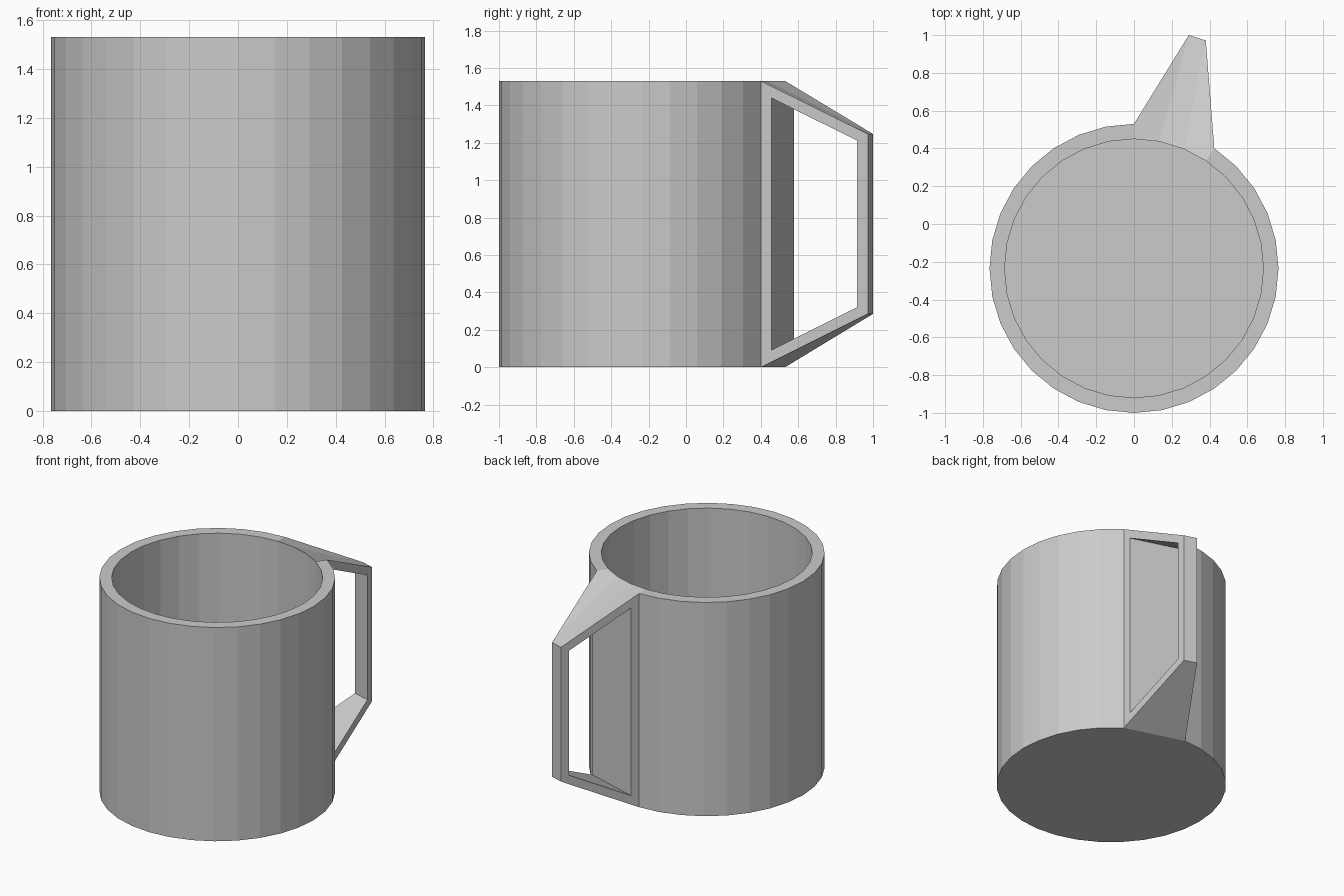
import bpy, bmesh
from math import sin, cos, pi

if "Cube" in bpy.data.objects:
    bpy.data.objects.remove(bpy.data.objects["Cube"])

SIDES, HEIGHT, FLOOR = 32, 1.53, 0.08
CENTER_Y, R_OUT, R_IN = -0.235, 0.765, 0.685

bm = bmesh.new()


def ring(radius, z):
    """Circle of vertices, starting at +y and turning toward +x."""
    return [bm.verts.new((radius * sin(2 * pi * i / SIDES),
                          CENTER_Y + radius * cos(2 * pi * i / SIDES), z))
            for i in range(SIDES)]


# Cup rings: outside bottom and top, inside top and floor
rings = [ring(R_OUT, 0), ring(R_OUT, HEIGHT), ring(R_IN, HEIGHT), ring(R_IN, FLOOR)]
bottom, top = rings[0], rings[1]

# One wall panel is pulled out and narrowed to become the handle grip
for loop, z in ((bottom, 0.285), (top, 1.247)):
    loop[1].co = (0.29, 1.0, z)
    loop[2].co = (0.38, 0.972, z)

# Outer wall, rim and inner wall
bands = []
for a, b in zip(rings, rings[1:]):
    bands.append([bm.faces.new((a[i], b[i], b[(i + 1) % SIDES], a[(i + 1) % SIDES]))
                  for i in range(SIDES)])

# Inner floor, outer base and the sloping underside of the handle
bm.faces.new(rings[3])
bm.faces.new([bottom[0]] + bottom[3:])
bm.faces.new(bottom[:4])
bmesh.ops.recalc_face_normals(bm, faces=bm.faces)

# Handle opening: inset both handle sides and join them with a tunnel
sides = [bands[0][0], bands[0][2]]
bmesh.ops.inset_individual(bm, faces=sides, thickness=0.057, use_even_offset=True)
edges = [e for f in sides for e in f.edges]
bmesh.ops.delete(bm, geom=sides, context='FACES_ONLY')
bmesh.ops.bridge_loops(bm, edges=edges)
bmesh.ops.recalc_face_normals(bm, faces=bm.faces)

mesh = bpy.data.meshes.new("mug")
bm.to_mesh(mesh)
bm.free()
bpy.context.collection.objects.link(bpy.data.objects.new("mug", mesh))
